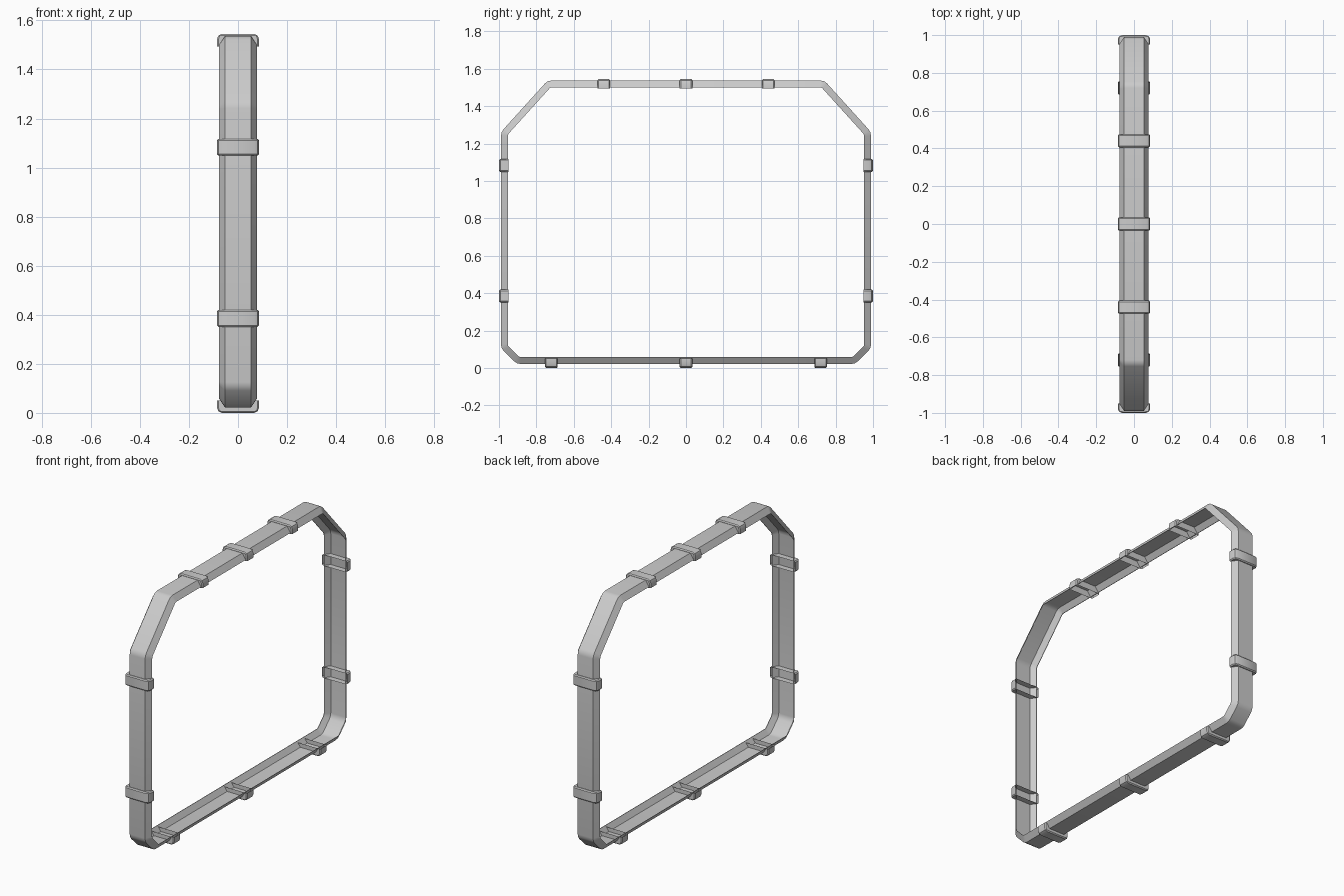
import bpy, bmesh
from mathutils import Vector, Matrix

cube = bpy.data.objects.get("Cube")
if cube:
    bpy.data.objects.remove(cube, do_unlink=True)

grey = bpy.data.materials.new("light grey")
grey.use_nodes = True
grey.diffuse_color = (0.6, 0.6, 0.6, 1)
grey.node_tree.nodes["Principled BSDF"].inputs["Base Color"].default_value = (0.6, 0.6, 0.6, 1)


def finish(bm, name, angle, fix=True):
    if fix:
        bmesh.ops.recalc_face_normals(bm, faces=bm.faces)
    mesh = bpy.data.meshes.new(name)
    bm.to_mesh(mesh)
    bm.free()
    mesh.materials.append(grey)
    obj = bpy.data.objects.new(name, mesh)
    bpy.context.collection.objects.link(obj)
    bpy.ops.object.select_all(action="DESELECT")
    obj.select_set(True)
    bpy.context.view_layer.objects.active = obj
    bpy.ops.object.shade_smooth_by_angle(angle=angle)
    return obj


# Outer outline of the frame (y, z), mirrored front to back
half = [(0.905, 0.022), (0.989, 0.105), (0.989, 1.262), (0.74, 1.537)]
corners = [Vector(p) for p in half] + [Vector((-y, z)) for y, z in reversed(half)]


def rounded(points, size):
    out = []
    for i, p in enumerate(points):
        a = p + (points[i - 1] - p).normalized() * size
        b = p + (points[(i + 1) % len(points)] - p).normalized() * size
        out += [a, (a + b) / 4 + p / 2, b]
    return out


def inward(points, i):
    # Mitred inward direction of a counter-clockwise outline
    p = points[i]
    d1 = (p - points[i - 1]).normalized()
    d2 = (points[(i + 1) % len(points)] - p).normalized()
    n1, n2 = Vector((-d1.y, d1.x)), Vector((-d2.y, d2.x))
    return (n1 + n2) / (1 + n1.dot(n2))


# Frame: open channel with sloped flanges, swept around the outline
section = [(0.053, 0), (0.077, 0.036), (0.074, 0.036), (0.051, 0.004)]
section += [(-x, d) for x, d in reversed(section)]
path = rounded(corners, 0.02)
bm = bmesh.new()
rings = []
for i, p in enumerate(path):
    n = inward(path, i)
    rings.append([bm.verts.new((x, p.x + n.x * d, p.y + n.y * d)) for x, d in section])
for i, ring in enumerate(rings):
    prev = rings[i - 1]
    for j in range(len(ring)):
        bm.faces.new((prev[j - 1], prev[j], ring[j], ring[j - 1]))
finish(bm, "channel_frame", 0.5)

# Clips: hollow caps with rounded shoulders, open toward the inside of the frame
shoulder = [(0.086, 0.051), (0.086, 0.022), (0.08, 0.007), (0.066, 0)]
clip_section = shoulder + [(-x, d) for x, d in reversed(shoulder)]


def clip(name, origin, inner):
    inner = Vector(inner)
    along = Vector((1, 0, 0)).cross(inner)
    bm = bmesh.new()
    rows = []
    for t, inset in ((-0.034, 0.006), (-0.028, 0), (0.028, 0), (0.034, 0.006)):
        row = []
        for x, d in clip_section:
            pos = Vector(origin) + along * t + inner * max(d, inset)
            pos.x += x * (1 - inset / 0.086)
            row.append(bm.verts.new(pos))
        rows.append(row)
    for a, b in zip(rows, rows[1:]):
        for j in range(len(a) - 1):
            bm.faces.new((a[j], a[j + 1], b[j + 1], b[j]))
    bm.faces.new(rows[0][::-1])
    bm.faces.new(rows[-1])
    finish(bm, name, 0.6)


for i, y in enumerate((-0.44, 0, 0.44)):
    clip(f"top_clip_{i + 1}", (0, y, 1.545), (0, 0, -1))
for i, y in enumerate((-0.72, 0, 0.72)):
    clip(f"bottom_clip_{i + 1}", (0, y, 0), (0, 0, 1))
for side, s in (("front", -1), ("back", 1)):
    for level, z in (("lower", 0.385), ("upper", 1.083)):
        clip(f"{side}_{level}_clip", (0, s, z), (0, -s, 0))
